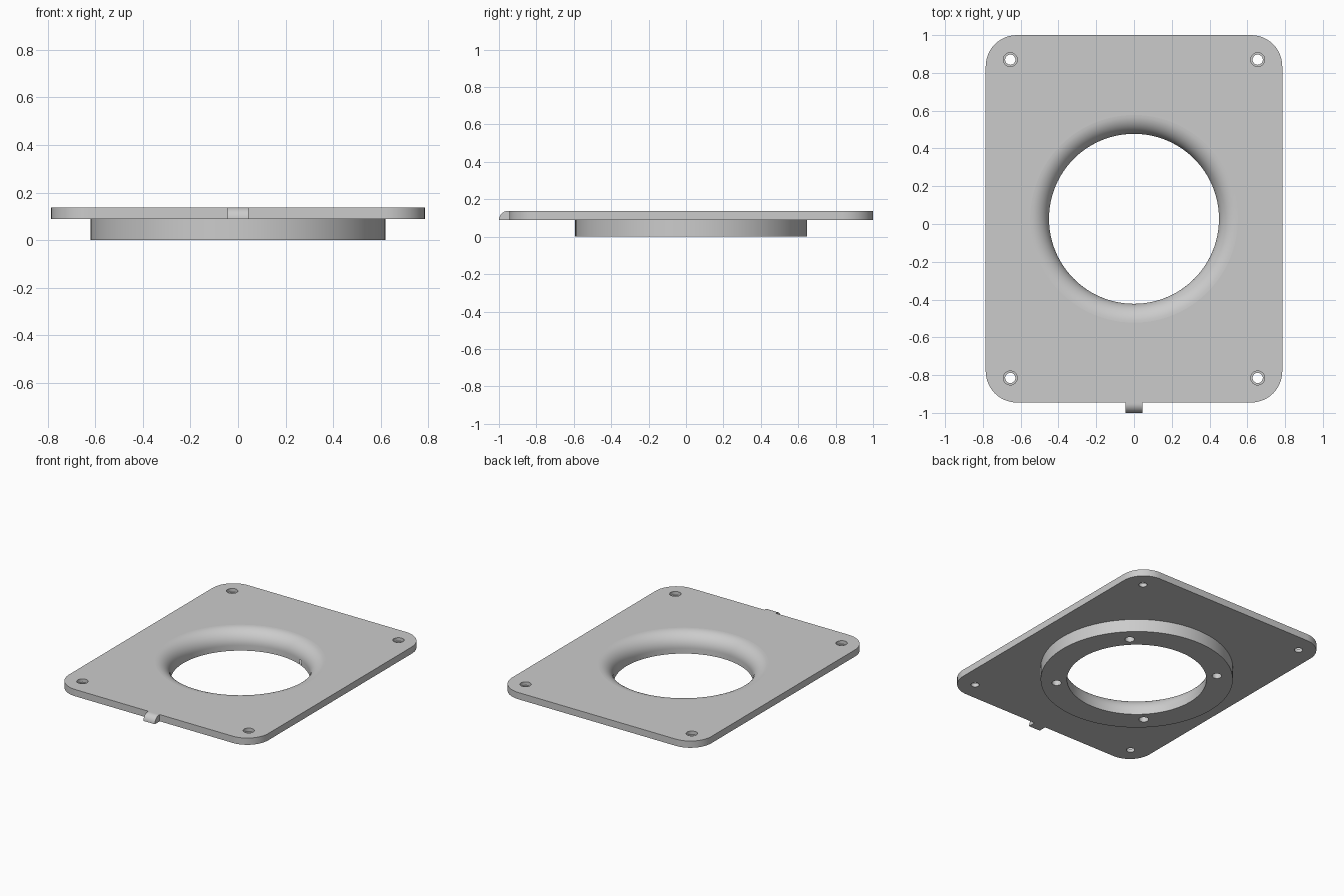
import bpy
import bmesh
from math import sin, cos, pi, radians

cube = bpy.data.objects.get("Cube")
if cube:
    bpy.data.objects.remove(cube, do_unlink=True)

PLATE_BOTTOM, PLATE_TOP = 0.09, 0.138
HALF_WIDTH, FRONT, BACK = 0.785, -0.945, 1.0
RING_Y = 0.0275
BORE, FILLET = 0.45, 0.1

grey = bpy.data.materials.new("light grey")
grey.use_nodes = True
grey.diffuse_color = (0.6, 0.6, 0.6, 1)
grey.node_tree.nodes["Principled BSDF"].inputs["Base Color"].default_value = (0.6, 0.6, 0.6, 1)


def finish(name, bm):
    bmesh.ops.recalc_face_normals(bm, faces=bm.faces)
    mesh = bpy.data.meshes.new(name)
    bm.to_mesh(mesh)
    bm.free()
    mesh.materials.append(grey)
    obj = bpy.data.objects.new(name, mesh)
    bpy.context.collection.objects.link(obj)
    return obj


def extrude(name, outline, offset):
    """Solid from a closed outline of 3D points."""
    bm = bmesh.new()
    face = bm.faces.new([bm.verts.new(p) for p in outline])
    moved = bmesh.ops.extrude_face_region(bm, geom=[face])["geom"]
    bmesh.ops.translate(bm, vec=offset, verts=[v for v in moved if isinstance(v, bmesh.types.BMVert)])
    # the starting face is kept as the closing cap
    if not face.is_valid or len(bm.faces) < len(outline) + 2:
        bm.faces.new([v for v in bm.verts][:len(outline)])
    return finish(name, bm)


def lathe(name, profile, x, y, steps):
    """Solid of revolution; the profile starts and ends on the axis."""
    bm = bmesh.new()
    bottom = bm.verts.new((x, y, profile[0][1]))
    top = bm.verts.new((x, y, profile[-1][1]))
    rings = [[bm.verts.new((x + r * cos(2 * pi * i / steps), y + r * sin(2 * pi * i / steps), z))
              for i in range(steps)] for r, z in profile[1:-1]]
    for i in range(steps):
        j = (i + 1) % steps
        bm.faces.new((bottom, rings[0][j], rings[0][i]))
        bm.faces.new((top, rings[-1][i], rings[-1][j]))
        for a, b in zip(rings, rings[1:]):
            bm.faces.new((a[i], a[j], b[j], b[i]))
    return finish(name, bm)


def cylinder(name, radius, z0, z1, x, y, steps):
    return lathe(name, [(0, z0), (radius, z0), (radius, z1), (0, z1)], x, y, steps)


def boolean(target, tool, operation):
    tool.hide_render = True
    mod = target.modifiers.new(operation.lower(), "BOOLEAN")
    mod.operation, mod.solver, mod.object = operation, "EXACT", tool
    bpy.context.view_layer.objects.active = target
    bpy.ops.object.modifier_apply(modifier=mod.name)
    bpy.data.objects.remove(tool, do_unlink=True)


def smooth(obj):
    bpy.ops.object.select_all(action="DESELECT")
    obj.select_set(True)
    bpy.context.view_layer.objects.active = obj
    bpy.ops.object.shade_smooth_by_angle(angle=radians(30))
    mod = obj.modifiers.new("weighted normals", "WEIGHTED_NORMAL")
    mod.keep_sharp = True


# Plate with rounded corners
corner, steps = 0.165, 12
outline = []
for k, (sx, sy) in enumerate([(1, 1), (-1, 1), (-1, -1), (1, -1)]):
    cx = sx * (HALF_WIDTH - corner)
    cy = BACK - corner if sy > 0 else FRONT + corner
    for i in range(steps + 1):
        a = pi / 2 * (k + i / steps)
        outline.append((cx + corner * cos(a), cy + corner * sin(a), PLATE_BOTTOM))
plate = extrude("mounting_plate", outline, (0, 0, PLATE_TOP - PLATE_BOTTOM))

# Collar under the plate
collar = cylinder("collar", 0.62, 0, 0.115, 0, RING_Y, 96)
boolean(plate, collar, "UNION")

# Central bore with a rounded mouth
arc = [(BORE + FILLET * (1 - cos(pi / 2 * i / 12)), PLATE_TOP - FILLET * (1 - sin(pi / 2 * i / 12)))
       for i in range(13)]
bore = lathe("bore_cutter", [(0, -0.05), (BORE, -0.05), *arc, (BORE + FILLET, 0.2), (0, 0.2)],
             0, RING_Y, 96)
boolean(plate, bore, "DIFFERENCE")

# Counterbored corner holes and blind holes in the collar
for sx in (-1, 1):
    for sy in (-1, 1):
        hole = lathe("screw_cutter", [(0, 0.05), (0.027, 0.05), (0.027, 0.114), (0.037, 0.114),
                                      (0.037, 0.2), (0, 0.2)],
                     sx * 0.655, RING_Y + sy * 0.8425, 32)
        boolean(plate, hole, "DIFFERENCE")
        blind = cylinder("blind_cutter", 0.031, -0.05, 0.07, sx * 0.367, RING_Y + sy * 0.367, 32)
        boolean(plate, blind, "DIFFERENCE")
smooth(plate)

# Front tab with a rounded upper edge
r = PLATE_TOP - PLATE_BOTTOM
side = [(-0.045, FRONT, PLATE_TOP), (-0.045, FRONT, PLATE_BOTTOM)]
side += [(-0.045, -1 + r * (1 - cos(pi / 2 * i / 10)), PLATE_BOTTOM + r * sin(pi / 2 * i / 10))
         for i in range(11)]
smooth(extrude("front_tab", side, (0.09, 0, 0)))
